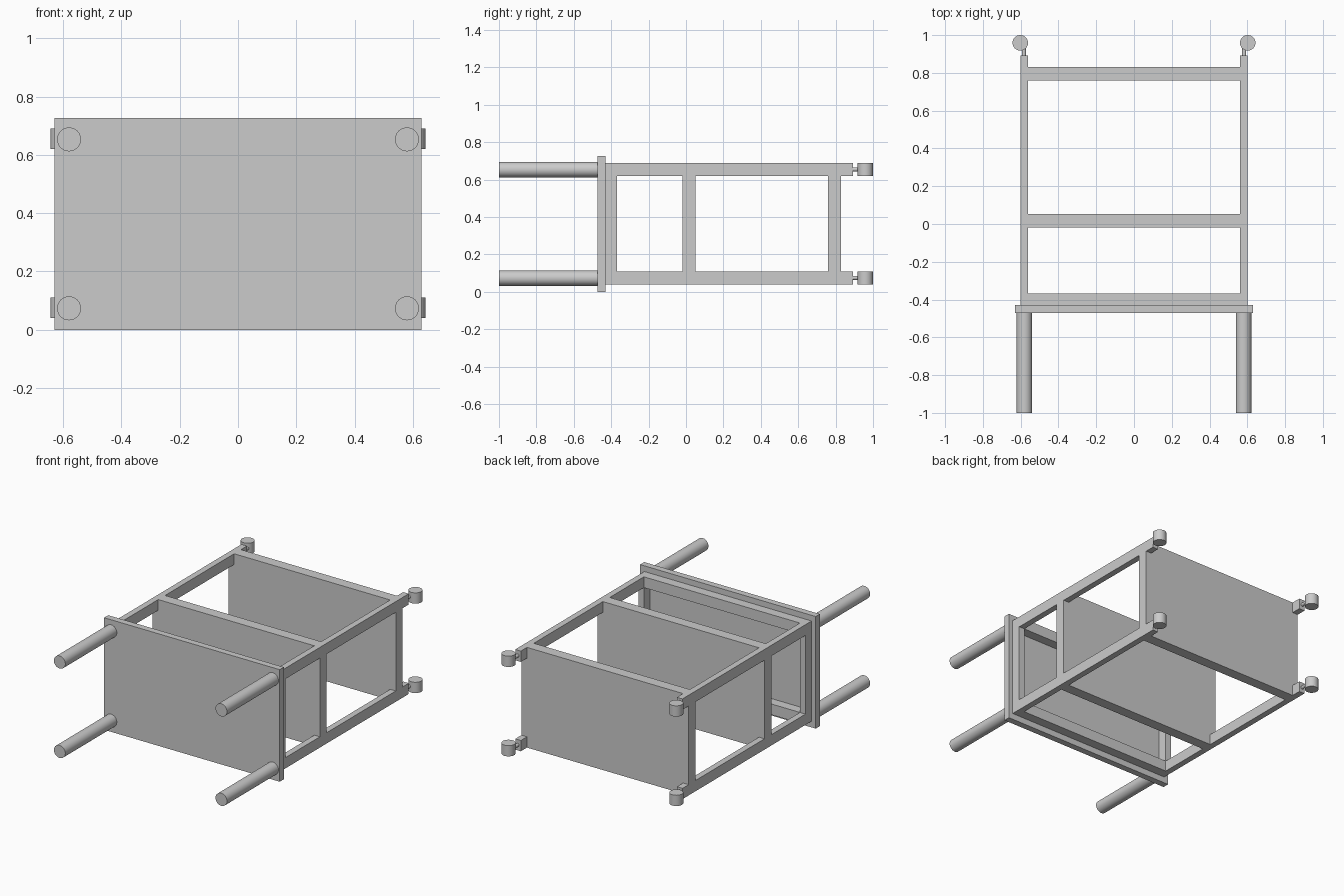
import bpy, math

if "Cube" in bpy.data.objects:
    bpy.data.objects.remove(bpy.data.objects["Cube"])


def box(name, x, y, z):
    """Box from (min, max) pairs on each axis."""
    bpy.ops.mesh.primitive_cube_add(size=1, location=[(a + b) / 2 for a, b in (x, y, z)])
    o = bpy.context.object
    o.name = name
    o.scale = [b - a for a, b in (x, y, z)]
    bpy.ops.object.transform_apply(location=False, rotation=False, scale=True)
    return o


def cylinder(name, loc, radius, depth, along_y=False, sides=48):
    rot = (math.pi / 2, 0, 0) if along_y else (0, 0, 0)
    bpy.ops.mesh.primitive_cylinder_add(vertices=sides, radius=radius, depth=depth,
                                        location=loc, rotation=rot)
    o = bpy.context.object
    o.name = name
    bpy.ops.object.shade_smooth_by_angle(angle=math.radians(35))
    return o


MID = 0.3635                     # height of the symmetry plane
RAIL_Z = ((0.04, 0.11), (0.62, 0.69))
X_IN, X_OUT = 0.56, 0.60

# Front board
box("front_board", (-0.63, 0.63), (-0.472, -0.43), (0, 0.727))

# Corner assemblies: leg, rail, caster stem and wheel
for sx in (-1, 1):
    xr = sorted((sx * X_IN, sx * X_OUT))
    for zr in RAIL_Z:
        zc = MID + (0.29 if zr[0] > MID else -0.29)
        cylinder("leg", (sx * 0.58, -0.735, zc), 0.041, 0.53, True)
        box("side_rail", xr, (-0.43, 0.893), zr)
        zm = sum(zr) / 2
        cylinder("caster_stem", (sx * 0.583, 0.915, zm), 0.011, 0.05, True, 24)
        cylinder("caster_wheel", (sx * 0.602, 0.959, zm), 0.041, 0.07)

# Open frame behind the front board
for zr in RAIL_Z:
    box("frame_crossbar", (-X_IN, X_IN), (-0.43, -0.368), zr)
for sx in (-1, 1):
    box("frame_upright", sorted((sx * X_IN, sx * X_OUT)), (-0.43, -0.368), (0.11, 0.62))

# Solid shelves: core between the rails plus end strips
for y in ((-0.018, 0.052), (0.76, 0.83)):
    box("shelf", (-X_IN, X_IN), y, (0.04, 0.69))
    for sx in (-1, 1):
        box("shelf_end", sorted((sx * X_IN, sx * X_OUT)), y, (0.11, 0.62))
